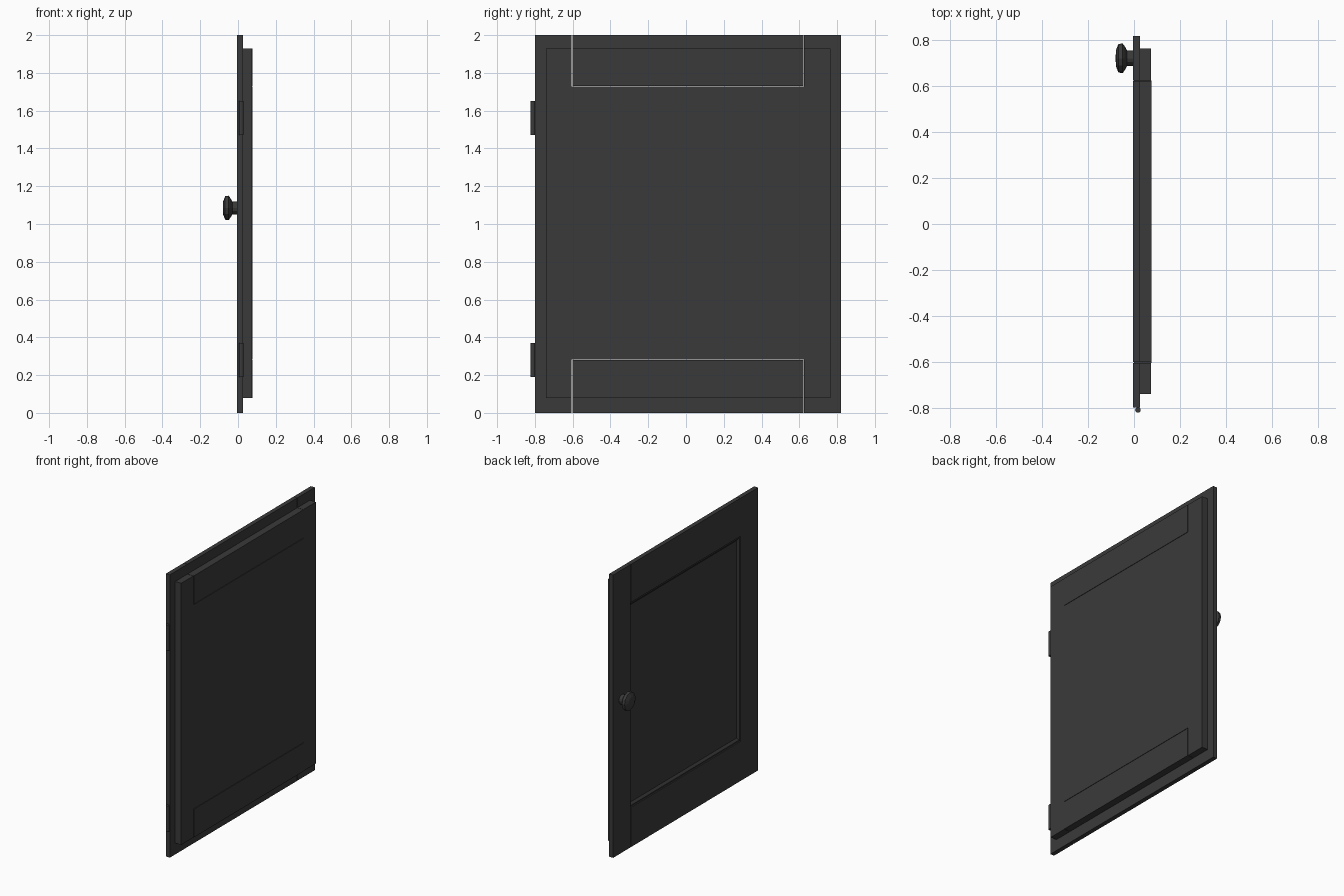
import bpy, bmesh, math
from mathutils import Vector, Matrix

if "Cube" in bpy.data.objects:
    bpy.data.objects.remove(bpy.data.objects["Cube"])

mat = bpy.data.materials.new("dark_paint")
mat.diffuse_color = (0.042, 0.042, 0.042, 1)
mat.use_nodes = True
mat.node_tree.nodes["Principled BSDF"].inputs["Base Color"].default_value = mat.diffuse_color

FRONT, STEP, BACK = -0.004, 0.027, 0.076   # x of face, rebate shoulder, back
RY, RZ = (-0.74, 0.765), (0.08, 1.93)      # raised back area


def finish(bm, name):
    bmesh.ops.recalc_face_normals(bm, faces=bm.faces[:])
    me = bpy.data.meshes.new(name)
    bm.to_mesh(me)
    bm.free()
    me.materials.append(mat)
    ob = bpy.data.objects.new(name, me)
    bpy.context.collection.objects.link(ob)
    return ob


def box(x, y, z):
    bm = bmesh.new()
    size = Vector((x[1] - x[0], y[1] - y[0], z[1] - z[0]))
    mid = Vector((sum(x) / 2, sum(y) / 2, sum(z) / 2))
    bmesh.ops.create_cube(bm, size=1, matrix=Matrix.Translation(mid) @ Matrix.Diagonal((*size, 1)))
    return bm


# Frame member: slab with the back stepped in at the door's outer edges
def member(name, y, z, back):
    bm = box((FRONT, STEP), y, z)
    for axis, cuts in ((1, RY), (2, RZ)):
        for c in cuts:
            co, no = Vector(), Vector()
            co[axis], no[axis] = c, 1
            bmesh.ops.bisect_plane(bm, geom=bm.verts[:] + bm.edges[:] + bm.faces[:],
                                   plane_co=co, plane_no=no)
    bm.normal_update()
    raised = []
    for f in bm.faces:
        c = f.calc_center_median()
        if f.normal.x > 0.9 and RY[0] < c.y < RY[1] and RZ[0] < c.z < RZ[1]:
            raised.append(f)
    ext = bmesh.ops.extrude_face_region(bm, geom=raised)["geom"]
    bmesh.ops.delete(bm, geom=raised, context='FACES')
    bmesh.ops.translate(bm, vec=(back - STEP, 0, 0),
                        verts=[v for v in ext if isinstance(v, bmesh.types.BMVert)])
    return finish(bm, name)


member("hinge_stile", (-0.80, -0.605), (0, 2), BACK - 0.002)
member("knob_stile", (0.625, 0.82), (0, 2), BACK - 0.002)
member("top_rail", (-0.602, 0.623), (1.73, 2), BACK)
member("bottom_rail", (-0.602, 0.623), (0, 0.28), BACK)

# Recessed panel with a sloped moulding around its face
bm = box((FRONT + 0.005, BACK), (-0.605, 0.625), (0.283, 1.727))
bm.normal_update()
face = [f for f in bm.faces if f.normal.x < -0.9]
bmesh.ops.inset_region(bm, faces=face, thickness=0.012)
bmesh.ops.inset_region(bm, faces=face, thickness=0.022, depth=-0.012)
finish(bm, "panel")

# Turned knob, spun around the x axis
profile = [(0.0, 0.034), (-0.03, 0.034), (-0.042, 0.055), (-0.05, 0.065),
           (-0.068, 0.062), (-0.079, 0.034), (-0.08, 0.0)]
bm = bmesh.new()
c = Vector((0, 0.722, 1.085))
vs = [bm.verts.new(c + Vector((x, 0, r))) for x, r in profile]
es = [bm.edges.new(p) for p in zip(vs, vs[1:])]
bmesh.ops.spin(bm, geom=vs + es, cent=c, axis=(1, 0, 0), angle=math.tau, steps=12)
bmesh.ops.remove_doubles(bm, verts=bm.verts[:], dist=0.0005)
finish(bm, "knob")

# Hinge barrels
for name, z in (("lower_hinge", 0.28), ("upper_hinge", 1.56)):
    bm = bmesh.new()
    bmesh.ops.create_cone(bm, cap_ends=True, segments=12, radius1=0.012, radius2=0.012,
                          depth=0.18, matrix=Matrix.Translation((0.017, -0.81, z)))
    finish(bm, name)
